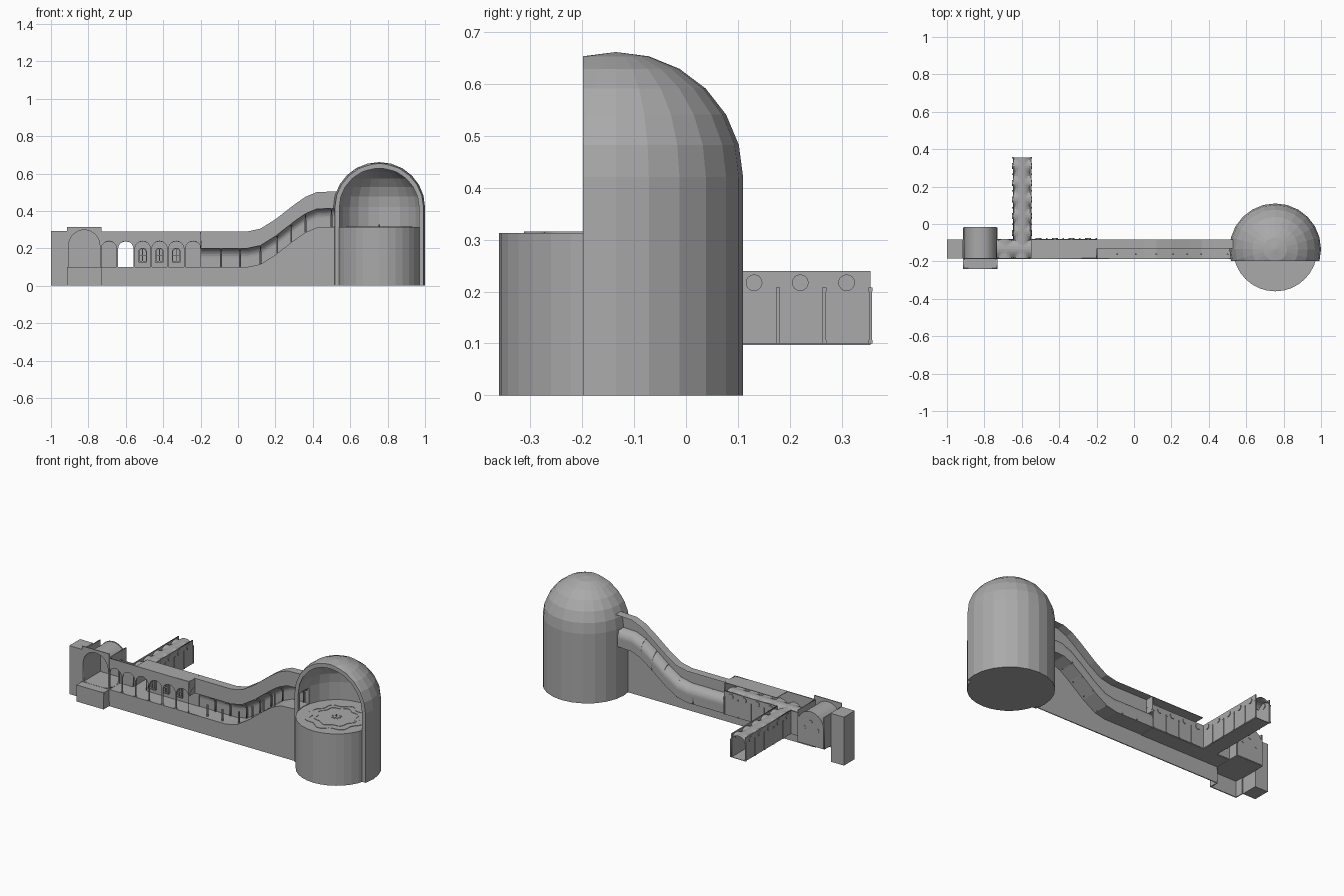
import bpy, bmesh, math
from math import pi, cos, sin, sqrt

if "Cube" in bpy.data.objects:
    bpy.data.objects.remove(bpy.data.objects["Cube"])


def mesh_object(name, bm):
    bmesh.ops.recalc_face_normals(bm, faces=bm.faces)
    me = bpy.data.meshes.new(name)
    bm.to_mesh(me)
    bm.free()
    ob = bpy.data.objects.new(name, me)
    bpy.context.collection.objects.link(ob)
    return ob


def box(name, x0, x1, y0, y1, z0, z1):
    bm = bmesh.new()
    bmesh.ops.create_cube(bm, size=1)
    for v in bm.verts:
        v.co = ((x0 + x1) / 2 + v.co.x * (x1 - x0), (y0 + y1) / 2 + v.co.y * (y1 - y0),
                (z0 + z1) / 2 + v.co.z * (z1 - z0))
    return mesh_object(name, bm)


def cylinder(name, loc, r, depth, n=12, rot=(0, 0, 0)):
    bm = bmesh.new()
    bmesh.ops.create_cone(bm, cap_ends=True, segments=n, radius1=r, radius2=r, depth=depth)
    ob = mesh_object(name, bm)
    ob.location, ob.rotation_euler = loc, rot
    return ob


def panel(name, loops, pos, axis='y', thick=0.006):
    """Flat plate with holes: the first loop is the outline, the others are openings."""
    cu = bpy.data.curves.new(name, 'CURVE')
    cu.dimensions, cu.fill_mode, cu.extrude = '2D', 'BOTH', thick / 2
    for pts in loops:
        sp = cu.splines.new('POLY')
        sp.points.add(len(pts) - 1)
        for p, (a, b) in zip(sp.points, pts):
            p.co = (a, b, 0, 1)
        sp.use_cyclic_u = True
    ob = bpy.data.objects.new(name, cu)
    bpy.context.collection.objects.link(ob)
    ob.location = {'x': (pos, 0, 0), 'y': (0, pos, 0), 'z': (0, 0, pos)}[axis]
    ob.rotation_euler = {'x': (pi / 2, 0, pi / 2), 'y': (pi / 2, 0, 0), 'z': (0, 0, 0)}[axis]
    bpy.ops.object.select_all(action='DESELECT')
    ob.select_set(True)
    bpy.context.view_layer.objects.active = ob
    bpy.ops.object.convert(target='MESH')


def rect(a0, a1, b0, b1):
    return [(a0, b0), (a1, b0), (a1, b1), (a0, b1)]


def arch(c, r, base, spring, n=12):
    return [(c - r, base), (c + r, base)] + [
        (c + r * cos(pi * i / n), spring + r * sin(pi * i / n)) for i in range(n + 1)]


def sheet(name, rows):
    """Surface through rows of points."""
    bm = bmesh.new()
    g = [[bm.verts.new(p) for p in row] for row in rows]
    for a, b in zip(g, g[1:]):
        for i in range(len(a) - 1):
            bm.faces.new((a[i], a[i + 1], b[i + 1], b[i]))
    return mesh_object(name, bm)


def groin_vault(name, start, end, centre, half, bay, along):
    n = max(4, round((end - start) / bay * 8))
    rows = []
    for i in range(n + 1):
        t = start + (end - start) * i / n
        k = ((t - start) / bay) % 1 * 2 - 1
        cross = 0.2 + 0.036 * sqrt(max(0, 1 - k * k))
        row = []
        for j in range(13):
            u = -cos(pi * j / 12)
            z = max(0.2 + 0.038 * sqrt(max(0, 1 - u * u)), cross)
            c = centre + half * u
            row.append((t, c, z) if along == 'x' else (c, t, z))
        rows.append(row)
    return sheet(name, rows)


FRONT, MID, BACK, F = -0.185, -0.132, -0.082, 0.1

# Domed tower: revolved shell, sliced open at the front
CX, CY, SEG = 0.755, -0.135, 24
bm = bmesh.new()
prof = [(0.245, 0)] + [(0.245 * cos(pi * i / 12), 0.42 + 0.241 * sin(pi * i / 12)) for i in range(7)]
prof += [(0.223 * cos(pi * i / 12), 0.42 + 0.217 * sin(pi * i / 12)) for i in range(6, -1, -1)] + [(0.223, 0)]
vs = [bm.verts.new((CX + r, CY, z)) for r, z in prof]
es = [bm.edges.new((vs[i], vs[(i + 1) % len(vs)])) for i in range(len(vs))]
bmesh.ops.spin(bm, geom=vs + es, cent=(CX, CY, 0), axis=(0, 0, 1), angle=2 * pi, steps=SEG)
bmesh.ops.remove_doubles(bm, verts=bm.verts, dist=1e-4)
bmesh.ops.bisect_plane(bm, geom=bm.verts[:] + bm.edges[:] + bm.faces[:], plane_co=(0, -0.198, 0),
                       plane_no=(0, -1, 0), clear_outer=True)
cut = [e for e in bm.edges if all(abs(v.co.y + 0.198) < 1e-4 for v in e.verts)]
bmesh.ops.triangle_fill(bm, edges=cut, use_beauty=True)
shell = mesh_object("dome_shell", bm)
cutter = box("doorway_cutter", 0.48, 0.62, -0.175, -0.09, 0.317, 0.41)
cutter.hide_render = True
cutter.hide_set(True)
mod = shell.modifiers.new("doorway", 'BOOLEAN')
mod.object, mod.operation, mod.solver = cutter, 'DIFFERENCE', 'EXACT'
cylinder("tower_floor", (CX, CY, 0.1565), 0.225, 0.313, 32)


# Floor ornament
def rosette(r, wave, k, n=96):
    return [(CX + (r + wave * cos(k * a)) * cos(a), CY + (r + wave * cos(k * a)) * sin(a))
            for a in (2 * pi * i / n for i in range(n))]


panel("floor_scalloped_ring", [rosette(0.165, 0.012, 8), rosette(0.14, 0.012, 8)], 0.313, 'z', 0.005)
panel("floor_inner_ring", [rosette(0.118, 0.008, 8), rosette(0.108, 0.008, 8)], 0.313, 'z', 0.005)
panel("floor_star", [rosette(0.022, 0.008, 8)], 0.313, 'z', 0.006)
cylinder("floor_finial", (CX, CY, 0.32), 0.003, 0.015, 8)

# Rising passage: floor, half vault, cut band and front skirt
path = [(-0.2, .1), (0.05, .1), (0.12, .115), (0.2, .165), (0.3, .243), (0.36, .285), (0.42, .31), (0.53, .315)]


def sweep(name, section):
    return sheet(name, [[(x, y, z + dz) for y, dz in section] for x, z in path])


half_arch = [(0.05 * cos(pi * i / 16), 0.05 + 0.05 * sin(pi * i / 16)) for i in range(9)]
sweep("passage_floor", [(FRONT, 0), (BACK, 0)])
sweep("passage_half_vault", [(BACK, 0)] + [(MID + a, b) for a, b in half_arch])
sweep("passage_upper_band", [(MID, 0.1), (MID, 0.19), (BACK, 0.19)])
panel("passage_skirt", [[(-0.2, 0), (0.53, 0)] + path[::-1]], FRONT)


def floor_height(x):
    for (x0, z0), (x1, z1) in zip(path, path[1:]):
        if x <= x1:
            return z0 + (z1 - z0) * (x - x0) / (x1 - x0)


for x in (-0.09, 0.01, 0.12, 0.21, 0.285, 0.36, 0.5):
    z = floor_height(x)
    cylinder("passage_column", (x, -0.162, z + 0.035), 0.005, 0.07, 8)
    rib = [(MID + 0.05, 0)] + [(MID + a, b) for a, b in half_arch]
    rib += [(MID + 0.84 * a, 0.008 + 0.84 * b) for a, b in half_arch[::-1]] + [(MID + 0.042, 0)]
    panel("passage_rib", [[(a, z + b) for a, b in rib]], x, 'x')

# Arcade gallery
centres = [-0.69 + 0.09 * i for i in range(6)]
panel("arcade_front_wall", [rect(-0.73, -0.2, 0, 0.29)] + [arch(c, 0.041, F + 0.001, 0.197) for c in centres], FRONT)
box("gallery_floor", -0.73, -0.2, FRONT, BACK, F - 0.003, F)
box("gallery_top", -0.55, -0.2, FRONT, BACK, 0.287, 0.29)
panel("gallery_end", [rect(FRONT, BACK, 0.2, 0.29)], -0.2, 'x')
panel("gallery_back_wall", [rect(-0.55, -0.2, F, 0.24)], BACK)
panel("gallery_back_stub", [rect(-0.73, -0.645, F, 0.24)], BACK)
groin_vault("gallery_vault", -0.735, -0.195, -0.134, 0.05, 0.09, 'x')
for c in centres[2:5]:
    y = BACK - 0.009
    panel("window_frame", [arch(c, 0.023, 0.125, 0.18), arch(c, 0.017, 0.131, 0.18)], y, thick=0.016)
    box("window_bar", c - 0.017, c + 0.017, y - 0.006, y + 0.008, 0.158, 0.162)
    box("window_mullion", c - 0.002, c + 0.002, y - 0.006, y + 0.008, 0.13, 0.196)


def pilaster(x, y):
    box("pilaster", x - 0.003, x + 0.003, y - 0.003, y + 0.003, F, 0.205)
    box("pilaster_capital", x - 0.004, x + 0.004, y - 0.004, y + 0.004, 0.2, 0.208)
    box("pilaster_base", x - 0.004, x + 0.004, y - 0.004, y + 0.004, F, 0.107)


for i in range(5):
    pilaster(-0.555 + 0.088 * i, BACK + 0.004)
    if i < 4:
        cylinder("gallery_roundel", (-0.51 + 0.088 * i, BACK, 0.217), 0.016, 0.014, 16, (pi / 2, 0, 0))

# Cross corridor running to the back
X0, X1 = -0.645, -0.552
box("corridor_floor", X0, X1, BACK, 0.355, F - 0.003, F)
groin_vault("corridor_vault", -0.085, 0.355, (X0 + X1) / 2, 0.046, 0.088, 'y')
for x, s in ((X0, -1), (X1, 1)):
    panel("corridor_wall", [rect(BACK, 0.355, F, 0.24)], x, 'x')
    for i in range(5):
        y = -0.001 + 0.089 * i
        pilaster(x + s * 0.003, y)
        cylinder("corridor_roundel", (x, y - 0.046, 0.217), 0.016, 0.014, 16, (0, pi / 2, 0))

# End room with a barrel vault on a hollow base
RX, L, R, RB = -0.822, -0.913, -0.731, -0.02
panel("room_front_arch", [rect(L, R, F, 0.315), arch(RX, 0.083, F + 0.001, 0.215, 20)], FRONT)
panel("room_base_front", [rect(L, R, 0, F)], -0.238)
for x in (L + 0.003, R - 0.003):
    panel("room_base_side", [rect(-0.24, FRONT, 0, F)], x, 'x')
box("room_floor", L, R, -0.24, RB, F - 0.003, F)
panel("room_back_wall", [arch(RX, 0.088, F, 0.215, 20)], RB)
sheet("room_vault", [[(RX + 0.086 * cos(pi * i / 16), y, 0.215 + 0.086 * sin(pi * i / 16))
                      for i in range(17)] for y in (FRONT, RB)])
panel("room_left_wall", [rect(FRONT, RB, F, 0.29)], L + 0.004, 'x')
panel("room_right_wall", [rect(FRONT, RB, F, 0.29), arch(-0.134, 0.04, F + 0.001, 0.19)], R - 0.004, 'x')
for dx, z in ((-0.045, 0.2), (0, 0.24), (0.045, 0.2)):
    cylinder("room_roundel", (RX + dx, RB, z), 0.012, 0.01, 12, (pi / 2, 0, 0))
box("end_block", -1.0, L, FRONT, BACK, 0, 0.293)

# Dark grey stone on every part
stone = bpy.data.materials.new("dark_stone")
stone.diffuse_color = (0.4, 0.4, 0.4, 1)
stone.use_nodes = True
stone.node_tree.nodes["Principled BSDF"].inputs["Base Color"].default_value = stone.diffuse_color
for ob in bpy.data.objects:
    ob.data.materials.clear()
    ob.data.materials.append(stone)
